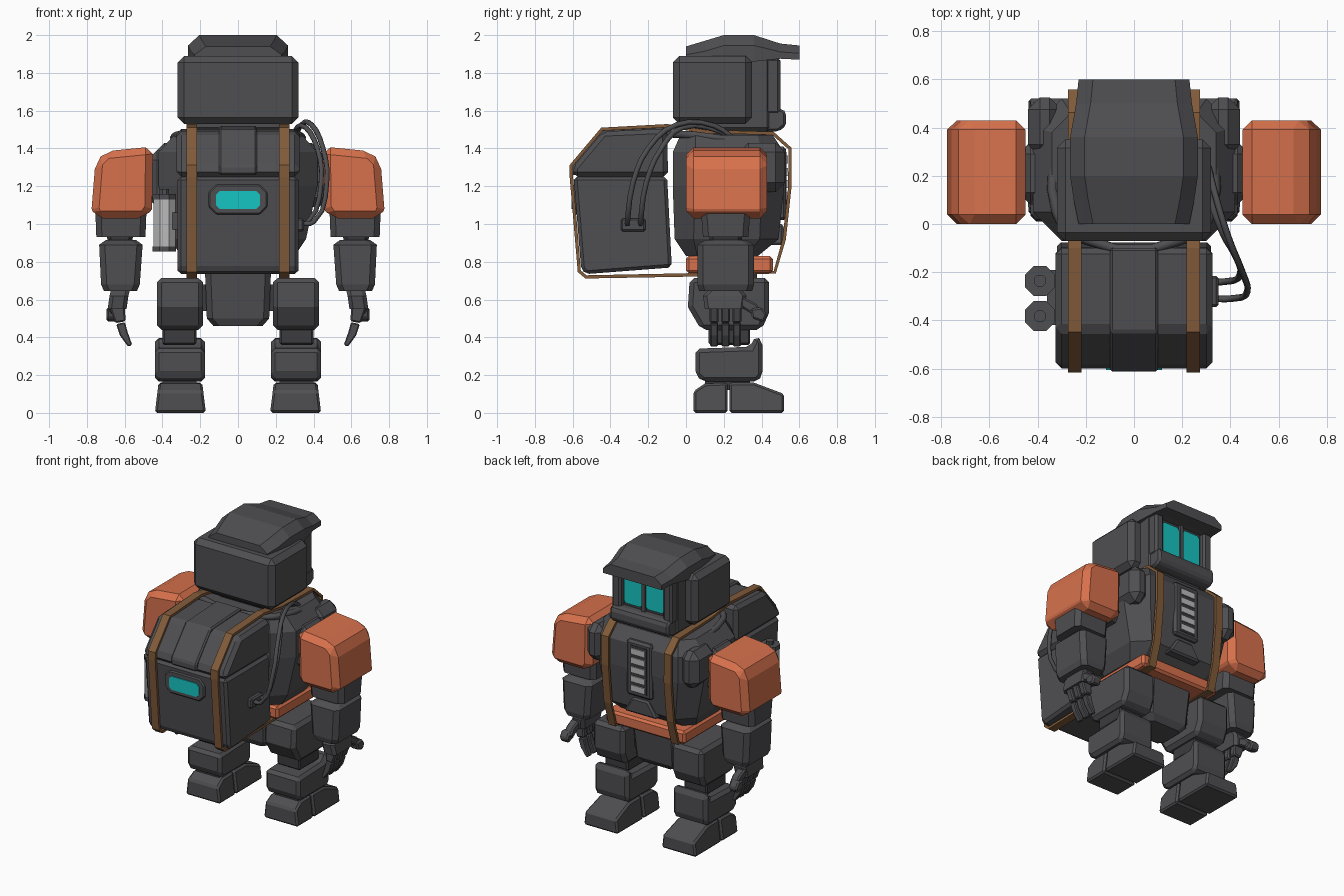
import bpy, bmesh, math
from mathutils import Vector

if "Cube" in bpy.data.objects:
    bpy.data.objects.remove(bpy.data.objects["Cube"])


def material(name, rgb):
    m = bpy.data.materials.new(name)
    m.diffuse_color = (*rgb, 1)
    m.use_nodes = True
    m.node_tree.nodes["Principled BSDF"].inputs["Base Color"].default_value = m.diffuse_color
    return m


DARK = material("dark grey", (0.078, 0.078, 0.085))
BLACK = material("charcoal", (0.045, 0.045, 0.05))
ORANGE = material("orange", (0.68, 0.165, 0.073))
TEAL = material("teal", (0.008, 0.56, 0.54))
BROWN = material("strap brown", (0.22, 0.105, 0.042))
LIGHT = material("light grey", (0.5, 0.5, 0.5))


def loft(name, rings, mat, bevel=0.0):
    """Skin a list of equally long point rings, with end caps."""
    bm = bmesh.new()
    vs = [[bm.verts.new(p) for p in r] for r in rings]
    n = len(vs[0])
    for a, b in zip(vs, vs[1:]):
        for i in range(n):
            j = (i + 1) % n
            bm.faces.new((a[i], a[j], b[j], b[i]))
    bm.faces.new(vs[0])
    bm.faces.new(vs[-1])
    bmesh.ops.recalc_face_normals(bm, faces=bm.faces)
    me = bpy.data.meshes.new(name)
    bm.to_mesh(me)
    bm.free()
    ob = bpy.data.objects.new(name, me)
    bpy.context.collection.objects.link(ob)
    me.materials.append(mat)
    if bevel:
        mod = ob.modifiers.new("chamfer", 'BEVEL')
        mod.width, mod.segments = bevel, 1
        mod.limit_method, mod.angle_limit = 'ANGLE', math.radians(35)
    return ob


def side_prism(name, pts, x0, x1, mat, bevel=0.0):
    return loft(name, [[(x, y, z) for y, z in pts] for x in (x0, x1)], mat, bevel)


def front_prism(name, pts, y0, y1, mat, bevel=0.0, s=1):
    return loft(name, [[(s * x, y, z) for x, z in pts] for y in (y0, y1)], mat, bevel)


def box(name, x, y, z, mat, bevel=0.0, s=1):
    pts = [(x[0], z[0]), (x[1], z[0]), (x[1], z[1]), (x[0], z[1])]
    return front_prism(name, pts, y[0], y[1], mat, bevel, s)


def stack(name, levels, mat, s=1):
    """Eight-sided column: levels are (z, x0, x1, y0, y1, corner cut)."""
    rings = []
    for z, a, b, c, d, k in levels:
        r = [(a + k, c), (b - k, c), (b, c + k), (b, d - k),
             (b - k, d), (a + k, d), (a, d - k), (a, c + k)]
        rings.append([(s * x, y, z) for x, y in r])
    return loft(name, rings, mat)


def hose(name, pts, radius, mat):
    cu = bpy.data.curves.new(name, 'CURVE')
    cu.dimensions = '3D'
    cu.bevel_depth, cu.bevel_resolution, cu.resolution_u = radius, 1, 3
    cu.use_fill_caps = True
    sp = cu.splines.new('BEZIER')
    sp.bezier_points.add(len(pts) - 1)
    for bp, p in zip(sp.bezier_points, pts):
        bp.co = p
        bp.handle_left_type = bp.handle_right_type = 'AUTO'
    ob = bpy.data.objects.new(name, cu)
    bpy.context.collection.objects.link(ob)
    cu.materials.append(mat)
    return ob


# ---- Head
box("head_shell", (-0.32, 0.32), (-0.07, 0.35), (1.53, 1.89), DARK, 0.035)
box("head_core", (-0.24, 0.24), (0.0, 0.45), (1.49, 1.89), DARK, 0.02)
side_prism("chin", [(0.3, 1.49), (0.49, 1.49), (0.53, 1.52), (0.53, 1.59),
                    (0.51, 1.61), (0.3, 1.61)], -0.23, 0.23, DARK, 0.02)
cap = []
for y, w, zb, zt in [(0, .23, 1.86, 1.94), (.1, .25, 1.86, 1.97), (.2, .265, 1.86, 2),
                     (.36, .265, 1.86, 2), (.5, .24, 1.875, 1.955), (.6, .23, 1.87, 1.945)]:
    d = min(0.055, (zt - zb) * 0.55)
    cap.append([(-w, y, zb), (-w, y, zt - d), (-w + .06, y, zt),
                (w - .06, y, zt), (w, y, zt - d), (w, y, zb)])
loft("cap_with_visor", cap, DARK)
box("eye_backing", (-0.18, 0.18), (0.44, 0.46), (1.6, 1.88), BLACK)
for s in (-1, 1):
    box("cheek", (0.165, 0.235), (0.38, 0.5), (1.58, 1.88), DARK, 0.015, s)
    k = 0.015
    front_prism("eye", [(.015, 1.63 + k), (.015 + k, 1.63), (.14, 1.63), (.155, 1.63 + k),
                        (.155, 1.83), (.14, 1.85), (.015 + k, 1.85), (.015, 1.83)],
                0.462, 0.471, TEAL, s=s)
box("eye_divider", (-0.013, 0.013), (0.45, 0.48), (1.6, 1.88), DARK)

# ---- Torso
stack("neck", [(1.4, -.22, .22, .05, .45, .05), (1.54, -.22, .22, .05, .45, .05)], BLACK)
hose("collar", [(-.33, .33, 1.43), (-.32, .05, 1.47), (-.24, -.05, 1.475),
                (.24, -.05, 1.475), (.32, .05, 1.47), (.33, .33, 1.43)], 0.022, DARK)
stack("torso", [(.83, -.3, .3, 0, .38, .06), (.92, -.36, .36, -.06, .49, .1),
                (1.2, -.42, .42, -.07, .52, .12), (1.38, -.42, .42, -.07, .52, .12),
                (1.47, -.34, .34, -.03, .46, .08)], DARK)
box("vent_frame", (-.1, .1), (.46, .53), (1.02, 1.41), DARK, 0.015)
box("vent_recess", (-.065, .065), (.51, .533), (1.05, 1.38), BLACK)
for i in range(5):
    z = 1.06 + i * 0.065
    box("vent_slat", (-.055, .055), (.52, .541), (z, z + 0.042), LIGHT)
front_prism("belly_plate", [(-.06, 1.0), (.06, 1.0), (.13, .89), (-.13, .89)],
            .42, .515, DARK, 0.012)
box("belt", (-.31, .31), (0, .46), (.74, .83), ORANGE, 0.015)
stack("pelvis", [(.46, -.13, .13, .11, .32, .03), (.5, -.165, .165, .09, .35, .03),
                 (.76, -.175, .175, .06, .38, .03)], DARK)
box("hip_axle", (-.25, .25), (.13, .31), (.54, .68), BLACK)

# ---- Backpack
side_prism("pack_body", [(-.595, 1.25), (-.1, 1.25), (-.075, .77), (-.53, .735), (-.555, .76)],
           -.32, .32, DARK, 0.02)
side_prism("pack_lid", [(-.6, 1.25), (-.6, 1.3), (-.44, 1.49), (-.1, 1.505), (-.095, 1.25)],
           -.325, .325, DARK, 0.025)
side_prism("pack_lid_ridge", [(-.612, 1.26), (-.612, 1.31), (-.447, 1.503), (-.1, 1.52), (-.1, 1.26)],
           -.1, .1, DARK, 0.01)


def octagon(w, z0, z1, k):
    return [(-w + k, z0), (w - k, z0), (w, z0 + k), (w, z1 - k),
            (w - k, z1), (-w + k, z1), (-w, z1 - k), (-w, z0 + k)]


front_prism("display_frame", octagon(.155, 1.05, 1.21, .04), -.6, -.54, DARK, 0.008)
front_prism("display", octagon(.117, 1.08, 1.175, .02), -.606, -.598, TEAL)

# Straps looping around pack and torso
LOOP = [(-.607, 1.31), (-.445, 1.502), (-.1, 1.52), (.1, 1.49), (.46, 1.48), (.55, 1.4),
        (.55, 1.2), (.52, .92), (.47, .745), (0, .73), (-.53, .72), (-.565, .75), (-.607, 1.25)]
for s in (-1, 1):
    me = bpy.data.meshes.new("strap")
    n = len(LOOP)
    me.from_pydata([(s * x, y, z) for y, z in LOOP for x in (.217, .273)], [],
                   [(2 * i, 2 * i + 1, (2 * i + 3) % (2 * n), (2 * i + 2) % (2 * n))
                    for i in range(n)])
    me.materials.append(BROWN)
    ob = bpy.data.objects.new("strap", me)
    bpy.context.collection.objects.link(ob)
    mod = ob.modifiers.new("thickness", 'SOLIDIFY')
    mod.thickness, mod.offset = 0.018, 0

# Side tanks
for y in (-.236, -.382):
    for name, z0, z1, r, mat in [("tank", .87, 1.15, .058, LIGHT), ("tank_base", .855, .88, .062, DARK),
                                 ("tank_cap", 1.13, 1.16, .062, DARK), ("tank_valve", 1.16, 1.185, .025, DARK)]:
        k = r * 0.586
        stack(name, [(z, -.39 - r, -.39 + r, y - r, y + r, k) for z in (z0, z1)], mat)
box("tank_bracket", (-.36, -.31), (-.42, -.19), (.97, 1.06), DARK)

# Hoses from pack to shoulder
box("hose_socket", (.3, .35), (-.345, -.215), (.96, 1.03), DARK, 0.01)
for y, o in ((-.31, 0), (-.24, .03)):
    hose("hose", [(.33, y, 1.0), (.4 - o, y, 1.01), (.47 - o, y + .03, 1.22), (.45 - o, y + .11, 1.4),
                  (.39 - o, -.05 + o, 1.525 - o / 2), (.33 - o, .15 + o, 1.52 - o), (.3, .28, 1.43)],
         0.014, DARK)

# ---- Limbs, one set per side
for s in (-1, 1):
    # shoulder and arm
    box("shoulder_plate", (.3, .44), (.28, .525), (1.17, 1.43), DARK, 0.05, s)
    box("shoulder_joint", (.34, .48), (.08, .34), (1.09, 1.39), DARK, 0.05, s)
    front_prism("shoulder_pad", [(.45, 1.41), (.70, 1.385), (.755, 1.33), (.775, 1.08), (.755, 1.03),
                                 (.49, 1.03), (.455, 1.08)], 0.0, .43, ORANGE, 0.06, s)
    stack("upper_arm", [(.93, .49, .75, .09, .33, .03), (1.06, .485, .755, .08, .34, .03)], DARK, s)
    stack("elbow", [(.88, .57, .68, .13, .29, .02), (.95, .55, .7, .12, .3, .02)], BLACK, s)
    stack("forearm", [(.645, .535, .71, .07, .35, .03), (.68, .52, .725, .06, .36, .03),
                      (.89, .505, .735, .06, .36, .03), (.915, .54, .7, .1, .32, .03)], DARK, s)
    stack("palm", [(.55, .59, .69, .10, .31, .02), (.62, .58, .68, .09, .32, .02),
                   (.66, .57, .67, .13, .29, .02)], DARK, s)
    for y in (.125, .185, .245):
        front_prism("finger_base", [(.68, .56), (.6, .57), (.595, .485), (.65, .475)],
                    y, y + .048, DARK, 0.008, s)
        front_prism("finger_tip", [(.645, .47), (.598, .48), (.585, .43), (.56, .36),
                                   (.582, .35), (.625, .41)], y + .003, y + .045, DARK, 0.006, s)
    side_prism("thumb_base", [(.29, .62), (.37, .58), (.41, .53), (.37, .51), (.29, .56)],
               s * .62, s * .68, DARK, 0.01)
    side_prism("thumb_tip", [(.34, .55), (.4, .56), (.43, .52), (.41, .48), (.35, .5)],
               s * .63, s * .695, DARK, 0.01)
    # leg
    side_prism("thigh", [(.02, .715), (.44, .715), (.44, .53), (.40, .44), (.08, .44), (.01, .56)],
               s * .185, s * .43, DARK, 0.025)
    box("knee", (.22, .4), (.12, .34), (.36, .46), BLACK, 0.01, s)
    side_prism("shin", [(.05, .34), (.05, .2), (.09, .165), (.38, .165), (.405, .2), (.405, .38),
                        (.37, .41), (.34, .35)], s * .175, s * .44, DARK, 0.025)
    box("ankle", (.22, .4), (.1, .34), (.12, .18), BLACK, 0, s)
    for name, prof in (("heel", [(.04, 0), (.22, 0), (.22, .16), (.1, .155), (.04, .115)]),
                       ("toe", [(.23, 0), (.52, 0), (.52, .1), (.36, .16), (.23, .16)])):
        ob = side_prism(name, prof, s * .17, s * .44, DARK, 0.012)
        for v in ob.data.vertices:  # narrow towards the top
            v.co.x = s * .305 + (v.co.x - s * .305) * (1 - 0.9 * v.co.z)
